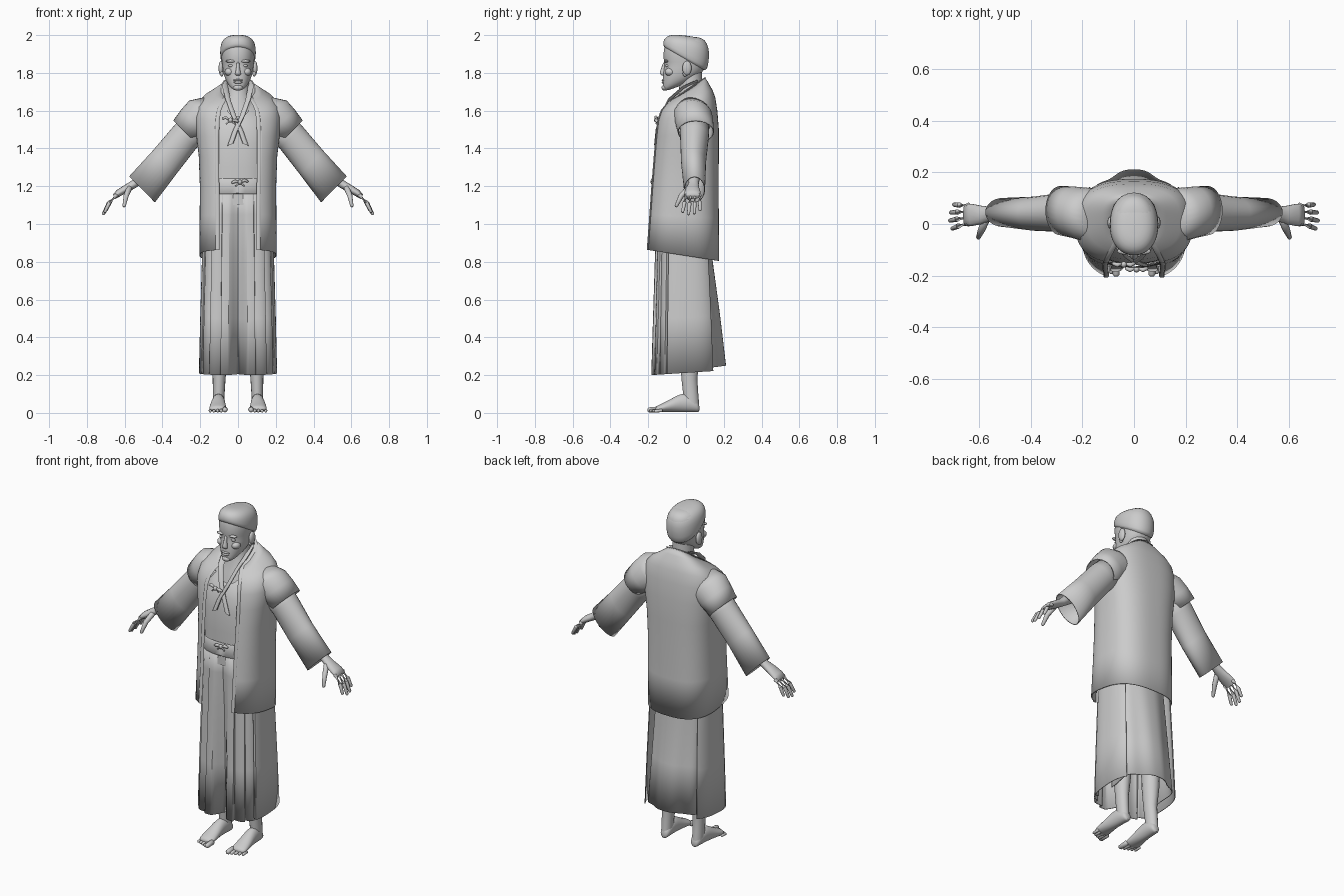
import bpy, bmesh, math
from mathutils import Vector

if "Cube" in bpy.data.objects:
    bpy.data.objects.remove(bpy.data.objects["Cube"])

GREY = (0.6, 0.6, 0.6, 1)
grey = bpy.data.materials.new("plain grey")
grey.use_nodes = True
grey.diffuse_color = GREY
grey.node_tree.nodes["Principled BSDF"].inputs["Base Color"].default_value = GREY

X, Y, Z = Vector((1, 0, 0)), Vector((0, 1, 0)), Vector((0, 0, 1))


def loft(name, rings, closed=True, cap=True, mirror=False, subdiv=0, thick=0, angle=40):
    """Skin a list of point rings into one object."""
    bm = bmesh.new()
    rows = [[bm.verts.new(p) for p in ring] for ring in rings]
    n = len(rows[0])
    for a, b in zip(rows, rows[1:]):
        for i in range(n if closed else n - 1):
            j = (i + 1) % n
            bm.faces.new((a[i], a[j], b[j], b[i]))
    if cap and closed:
        bm.faces.new(rows[0][::-1])
        bm.faces.new(rows[-1])
    bmesh.ops.recalc_face_normals(bm, faces=bm.faces)
    mesh = bpy.data.meshes.new(name)
    bm.to_mesh(mesh)
    bm.free()
    mesh.materials.append(grey)
    ob = bpy.data.objects.new(name, mesh)
    bpy.context.collection.objects.link(ob)
    bpy.ops.object.select_all(action='DESELECT')
    ob.select_set(True)
    bpy.context.view_layer.objects.active = ob
    bpy.ops.object.shade_smooth_by_angle(angle=math.radians(angle))
    if mirror:
        ob.modifiers.new("mirror", 'MIRROR').use_mirror_merge = False
    if thick:
        ob.modifiers.new("cloth", 'SOLIDIFY').thickness = thick
    if subdiv:
        ob.modifiers.new("smooth", 'SUBSURF').levels = subdiv
        ob.modifiers["smooth"].render_levels = subdiv
    return ob


def oval(c, u, v, a, b, n=16):
    return [Vector(c) + u * a * math.cos(t) + v * b * math.sin(t)
            for t in (2 * math.pi * i / n for i in range(n))]


def body_ring(zf, zb, rx, yf, yb, start=-math.pi, end=math.pi, n=48, p=0.8, fold=None):
    """Tilted boxy oval; angle zero is the front, zf and zb its front and back heights."""
    pts = []
    for i in range(n):
        t = start + (end - start) * i / (n if end - start > 6.28 else n - 1)
        s, c = math.sin(t), math.cos(t)
        k = fold(t) if fold else 1
        x = rx * math.copysign(abs(s) ** p, s) * k
        y = (yf + yb) / 2 - (yb - yf) / 2 * math.copysign(abs(c) ** p, c) * k
        pts.append(Vector((x, y, zf + (zb - zf) * (y - yf) / (yb - yf))))
    return pts


def tube(name, path, n=10, **kw):
    """Round limb through (point, radius) pairs, with rounded ends."""
    pts = [Vector(p) for p, r in path]
    rings = []
    for i, (p, r) in enumerate(path):
        d = (pts[min(i + 1, len(pts) - 1)] - pts[max(i - 1, 0)]).normalized()
        u = d.orthogonal().normalized()
        v = d.cross(u)
        if i == 0:
            rings.append(oval(pts[i] - d * r * 0.6, u, v, r * 0.5, r * 0.5, n))
        rings.append(oval(p, u, v, r, r, n))
        if i == len(path) - 1:
            rings.append(oval(pts[i] + d * r * 0.6, u, v, r * 0.5, r * 0.5, n))
    return loft(name, rings, angle=80, **kw)


def ball(name, c, sx, sy, sz, mirror=False):
    c = Vector(c)
    angles = [math.pi * (i + 0.3) / 8.6 for i in range(9)]
    return loft(name, [oval(c - Z * sz * math.cos(t), X, Y, sx * math.sin(t), sy * math.sin(t), 14)
                       for t in angles], mirror=mirror, angle=80)


# Head: jaw tilted upwards to the back, rounded skull
skull = [(1.702, 1.72, .018, -.112, -.06), (1.712, 1.735, .04, -.122, -.02),
         (1.735, 1.76, .058, -.124, .03), (1.77, 1.785, .072, -.123, .07),
         (1.81, 1.81, .08, -.121, .093), (1.845, 1.845, .084, -.112, .108),
         (1.87, 1.87, .088, -.121, .115), (1.92, 1.92, .092, -.12, .122),
         (1.96, 1.96, .084, -.11, .112), (1.983, 1.983, .064, -.085, .09),
         (1.992, 1.992, .03, -.04, .05)]
loft("head", [body_ring(*r, n=24, p=.92) for r in skull], subdiv=1, angle=80)
hair = [(1.935, 1.80, .089, -.117, .098), (1.945, 1.82, .095, -.122, .114),
        (1.965, 1.88, .096, -.122, .125), (1.985, 1.94, .089, -.113, .122),
        (2.0, 1.975, .066, -.09, .097), (2.003, 1.992, .03, -.05, .05)]
loft("hair", [body_ring(*r, n=24, p=.92) for r in hair], subdiv=1, angle=80)
loft("nose", [oval((0, y, z), X, Y, w, d, 10) for z, y, w, d in
              [(1.785, -.118, .008, .008), (1.79, -.122, .018, .014), (1.8, -.124, .016, .018),
               (1.825, -.119, .009, .012), (1.86, -.113, .009, .008)]], subdiv=1, angle=80)
for z, h, w in [(1.761, .006, .027), (1.75, .007, .023)]:
    ball("lip", (0, -.12, z), w, .009, h)
ball("brow", (.038, -.105, 1.862), .028, .013, .008, mirror=True)
ball("eye", (.036, -.099, 1.838), .016, .011, .008, mirror=True)
ball("cheek", (.045, -.085, 1.805), .026, .028, .022, mirror=True)
ball("chin", (0, -.112, 1.722), .026, .018, .016)
ball("ear", (.09, .005, 1.825), .013, .025, .038, mirror=True)
ball("ear_lobe", (.086, -.005, 1.796), .009, .013, .015, mirror=True)
loft("neck", [oval((0, y, z), X, Y, a, b, 20) for z, y, a, b in
              [(1.46, .0, .13, .11), (1.62, .015, .1, .085), (1.68, .025, .064, .064),
               (1.74, .025, .058, .06), (1.82, .025, .06, .06)]], angle=80)

# Inner robe with crossed collar
robe = [(1.1, 1.1, .175, -.155, .14), (1.3, 1.3, .175, -.155, .145), (1.42, 1.48, .18, -.152, .15),
        (1.5, 1.62, .17, -.138, .14), (1.545, 1.72, .12, -.118, .115), (1.57, 1.765, .068, -.1, .09)]
loft("inner_robe", [body_ring(*r) for r in robe], cap=False, angle=60)
for side in (1, -1):
    path = [(.055, .06, 1.755), (.068, -.01, 1.725), (.054, -.085, 1.66),
            (.022, -.127, 1.57), (-.012, -.15, 1.5), (-.04, -.158, 1.42)]
    loft("robe_collar", [oval((x * side, y - .003 * (side > 0), z), Vector((side * .9, 0, .4)),
                              Y, .018, .008, 10) for x, y, z in path])

# Pleated skirt trousers: wide front panel, narrower back panel tucked behind
skirt_front = [(.2, .225, .207, -.19, .2), (.5, .51, .2, -.18, .185), (.85, .85, .19, -.168, .165),
               (1.05, 1.05, .18, -.165, .155), (1.2, 1.2, .178, -.16, .15)]
skirt_back = [(.2, .25, .175, -.17, .212), (.5, .52, .165, -.16, .18), (.85, .85, .16, -.15, .135),
              (1.2, 1.2, .16, -.14, .135)]


def front_fold(depth):
    def fold(t):
        a = abs(t)
        notch = 2.2 * max(0, 1 - a / .14)
        tooth = (a / .36) % 1 if a < 1.1 else 1
        return 1 - depth * (notch + .7 * (1 - tooth) ** 2)
    return fold


def back_fold(depth):
    return lambda t: 1 - depth * (.5 - .5 * math.cos(6 * (t - math.pi)))


loft("skirt_front", [body_ring(*r, -2.25, 2.25, 121, .72, front_fold(.14 - .03 * i))
                     for i, r in enumerate(skirt_front)], closed=False, thick=.005, angle=25)
loft("skirt_back", [body_ring(*r, 1.5, 2 * math.pi - 1.5, 61, .75, back_fold(.1 - .03 * i))
                    for i, r in enumerate(skirt_back)], closed=False, thick=.005, angle=25)
loft("waistband", [body_ring(z, z, .184, yf, .156) for z, yf in
                   [(1.16, -.166), (1.165, -.17), (1.235, -.168), (1.24, -.164)]], cap=False)


# Tied cords on the chest and waist
def bow(name, x, y, z, tilt):
    ball(name + "_knot", (x, y - .004, z), .012, .012, .013)
    for s in (1, -1):
        tube(name + "_loop", [((x + s * .006, y, z), .005),
                              ((x + s * .025, y - .006, z + s * tilt + .007), .009),
                              ((x + s * .04, y, z + s * tilt), .007)])
        tube(name + "_tail", [((x, y, z), .005), ((x + s * .022, y - .004, z - .02), .004)])


bow("chest_cord", -.04, -.153, 1.55, -.008)
bow("waist_cord", .01, -.172, 1.222, .003)

# Open coat, wrapped around the back from one front edge to the other
coat = [(.865, .805, .205, -.217, .175, .108), (1.05, 1.03, .203, -.203, .174, .108),
        (1.2, 1.2, .202, -.193, .172, .11), (1.35, 1.37, .208, -.18, .174, .112),
        (1.46, 1.5, .222, -.168, .174, .112), (1.55, 1.6, .228, -.155, .166, .108),
        (1.6, 1.67, .214, -.136, .155, .1), (1.63, 1.71, .18, -.112, .14, .088),
        (1.65, 1.745, .125, -.09, .12, .074), (1.66, 1.775, .08, -.07, .102, .064)]
rings = []
for *r, gap in coat:
    edge = math.asin((gap / r[2]) ** (1 / .75))
    rings.append(body_ring(*r, edge, 2 * math.pi - edge, 61, .75))
loft("coat", rings, closed=False, thick=.006, angle=50)
# Folded band along the coat's front edge and around the neck
band = [r[0] for r in rings] + [rings[-1][i] for i in range(6, 31, 6)]
loft("coat_lapel", [oval(p, X, Y, .011, .005, 8) for p in band], mirror=True, angle=60)

# Sleeves: short coat cap over a longer wide sleeve
U = Vector((.707, 0, .707))


def sleeve(name, stations):
    loft(name, [oval((x, y, z), U, Y, a, b, 28) for x, y, z, a, b in stations],
         cap=False, mirror=True, thick=.005, angle=60)


sleeve("coat_cap_sleeve", [(.11, .03, 1.6, .1, .09), (.175, .035, 1.57, .118, .105),
                           (.23, .045, 1.535, .1, .1), (.284, .052, 1.488, .084, .096)])
sleeve("wide_sleeve", [(.2, .045, 1.54, .085, .08), (.28, .045, 1.46, .084, .076),
                       (.39, .04, 1.325, .088, .066), (.508, .045, 1.183, .097, .056)])

# Forearm, palm and splayed fingers
W = Vector((.55, 0, .83))
loft("forearm_and_palm", [oval((x, y, z), W, Y, a, b, 14) for x, y, z, a, b in
                          [(.36, .045, 1.38, .042, .04), (.48, .045, 1.27, .034, .035),
                           (.55, .04, 1.212, .022, .027), (.59, .035, 1.188, .021, .036),
                           (.63, .035, 1.165, .019, .044), (.655, .035, 1.145, .014, .041)]],
     mirror=True, angle=80)
for i, reach in enumerate((.92, 1.05, 1, .82)):
    y = .002 + .023 * i
    tip = -.018 + .031 * i
    tube("finger", [((.642, y, 1.152), .012),
                    ((.642 + .042 * reach, (y + tip) / 2, 1.152 - .042 * reach), .0105),
                    ((.642 + .068 * reach, tip, 1.152 - .095 * reach), .008)], mirror=True)
tube("thumb", [((.575, .015, 1.19), .016), ((.592, -.025, 1.15), .014),
               ((.603, -.052, 1.095), .009)], mirror=True)

# Legs, feet and toes
loft("leg", [oval((x, y, z), X, Y, a, b, 16) for x, y, z, a, b in
             [(.1, .02, .6, .055, .06), (.1, .02, .3, .045, .052), (.1, .018, .18, .034, .042),
              (.102, .025, .1, .031, .04), (.102, .03, .04, .03, .04)]], mirror=True, angle=80)
loft("foot", [oval((x, y, h * .5 + .004), X, Z, w, h * .5, 16) for y, x, w, h in
              [(.072, .1, .016, .04), (.06, .1, .029, .062), (.02, .102, .034, .1),
               (-.03, .104, .036, .1), (-.08, .106, .042, .07), (-.13, .107, .047, .044),
               (-.165, .107, .044, .03)]], mirror=True, subdiv=1, angle=80)
for i in range(5):
    x = .069 + .0195 * i
    r = .015 if i == 0 else .0105 - .0005 * i
    tube("toe", [((x, -.145 + .004 * i, r + .004), r),
                 ((x, -.196 + .008 * i, r + .001), r * .9)], mirror=True)
